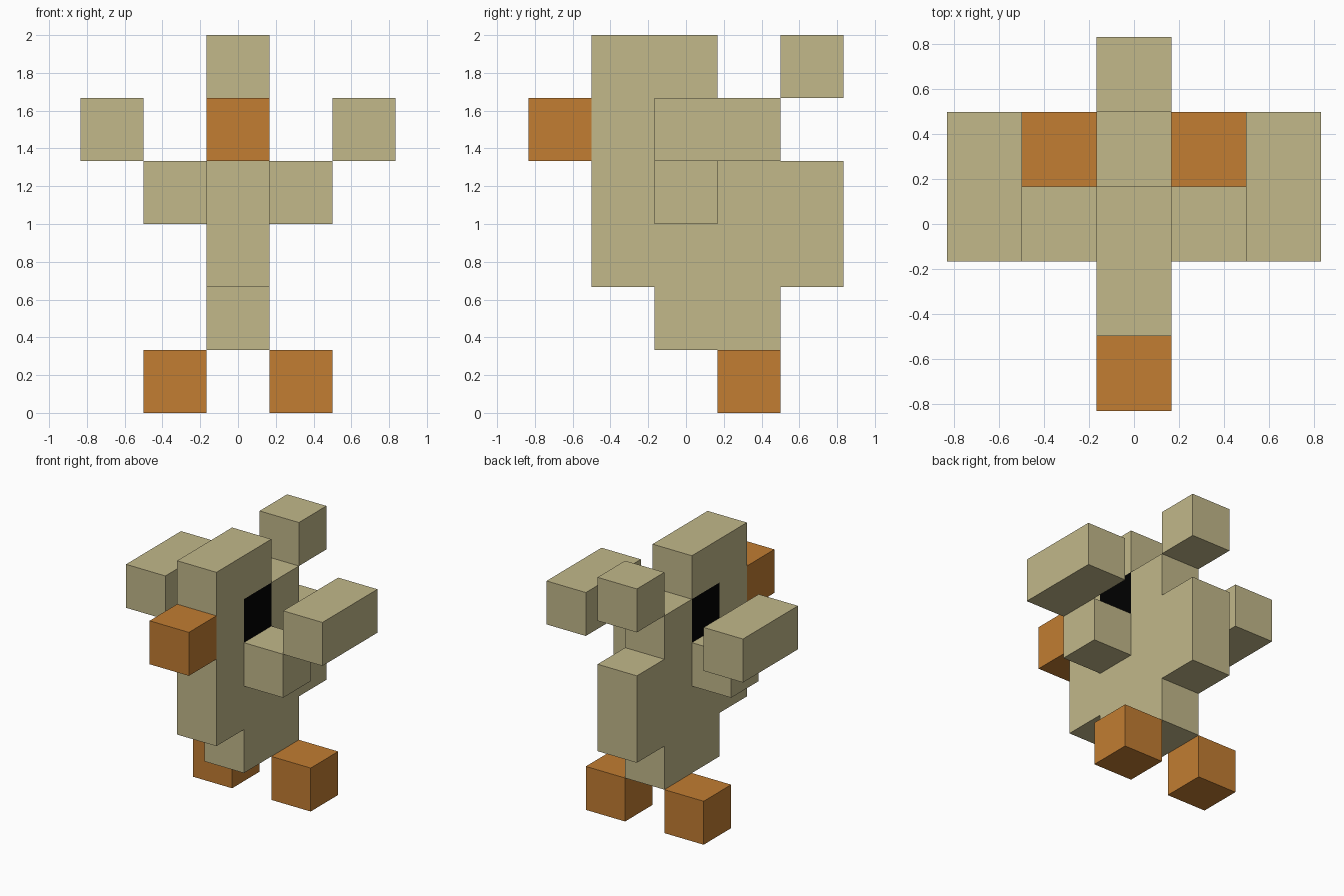
import bpy
import bmesh
from mathutils import Vector

U = 1 / 3  # edge of one block

default = bpy.data.objects.get("Cube")
if default:
    bpy.data.objects.remove(default, do_unlink=True)


def material(name, rgb):
    m = bpy.data.materials.new(name)
    m.use_nodes = True
    m.diffuse_color = (*rgb, 1)
    m.node_tree.nodes["Principled BSDF"].inputs["Base Color"].default_value = (*rgb, 1)
    return m


TAN = material("tan", (0.539, 0.479, 0.254))
ORANGE = material("orange", (0.539, 0.205, 0.032))
BLACK = material("black", (0.0, 0.0, 0.0))


def finish(name, bm, *mats):
    bmesh.ops.recalc_face_normals(bm, faces=bm.faces)
    mesh = bpy.data.meshes.new(name)
    bm.to_mesh(mesh)
    bm.free()
    for m in mats:
        mesh.materials.append(m)
    ob = bpy.data.objects.new(name, mesh)
    bpy.context.collection.objects.link(ob)
    return ob


def box(name, mat, centre, size=(1, 1, 1)):
    """Box with centre and size given in block units."""
    bm = bmesh.new()
    bmesh.ops.create_cube(bm, size=1)
    for v in bm.verts:
        v.co = (Vector(centre) + v.co * Vector(size)) * U
    return finish(name, bm, mat)


# Body and head: one-block-thick slab; each row gives its first and last y block
rows = {1: (0, 1), 2: (-1, 2), 3: (-1, 2), 4: (-1, 1), 5: (-1, 0)}
bm = bmesh.new()
for z, (first, last) in rows.items():
    for y in range(first, last + 1):
        corners = [(y - .5, z), (y + .5, z), (y + .5, z + 1), (y - .5, z + 1)]
        bm.faces.new([bm.verts.new((-.5 * U, a * U, b * U)) for a, b in corners])
bmesh.ops.remove_doubles(bm, verts=bm.verts, dist=1e-4)
side = bmesh.ops.extrude_face_region(bm, geom=bm.faces[:], use_keep_orig=True)
bmesh.ops.translate(bm, vec=(U, 0, 0),
                    verts=[g for g in side["geom"] if isinstance(g, bmesh.types.BMVert)])

# Eyes: the side faces of the middle head block
for f in bm.faces:
    c = f.calc_center_median() / U
    if abs(c.x) > .4 and abs(c.y) < .1 and abs(c.z - 4.5) < .1:
        f.material_index = 1
finish("body_and_head", bm, TAN, BLACK)

box("beak", ORANGE, (0, -2, 4.5))
box("tail_tip", TAN, (0, 2, 5.5))

# Paired parts
for side_name, s in (("left", 1), ("right", -1)):
    box(f"{side_name}_shoulder", TAN, (s, 0, 3.5))
    box(f"{side_name}_wing", TAN, (2 * s, .5, 4.5), (1, 2, 1))
    box(f"{side_name}_foot", ORANGE, (s, 1, .5))
